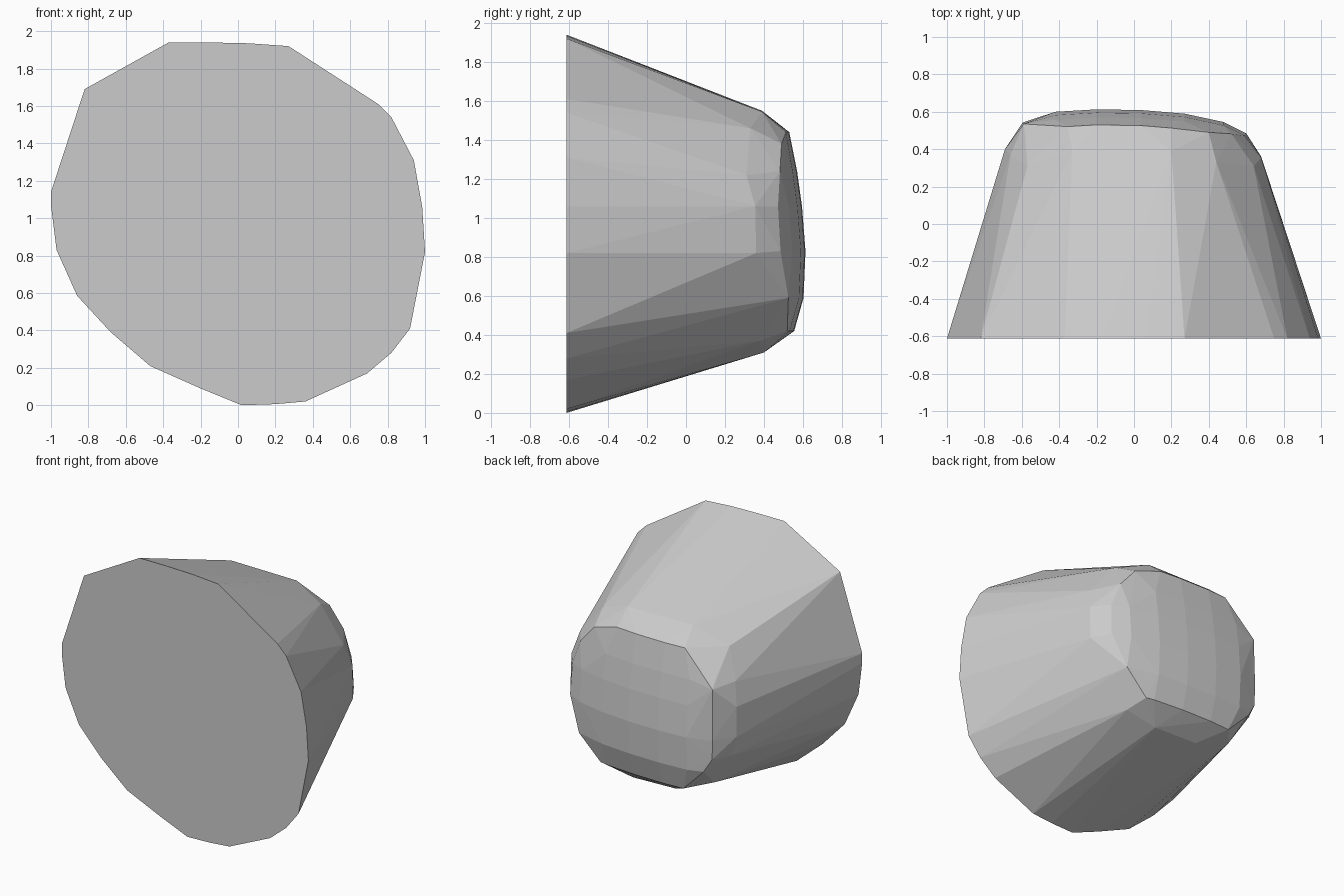
import bpy, bmesh

FRONT_Y = -0.613

# Flat front outline (x, z)
outline = [(-0.37, 1.94), (-0.17, 1.94), (0.06, 1.935), (0.27, 1.92), (0.5, 1.77),
           (0.75, 1.61), (0.82, 1.54), (0.94, 1.31), (0.985, 1.06), (1.0, 0.82),
           (0.92, 0.41), (0.82, 0.28), (0.69, 0.17), (0.36, 0.02), (0.2, 0.006),
           (0.02, 0.0), (-0.2, 0.09), (-0.47, 0.21), (-0.68, 0.39), (-0.86, 0.585),
           (-0.97, 0.83), (-1.0, 1.07), (-1.0, 1.14), (-0.82, 1.69)]

# Shoulder ring where the tapered walls end (x, y, z)
shoulder = [(-0.33, 0.39, 1.55), (0.2, 0.39, 1.545), (0.44, 0.33, 1.46), (0.64, 0.31, 1.22),
            (0.68, 0.355, 1.06), (0.68, 0.36, 0.82), (0.6, 0.33, 0.66), (0.38, 0.38, 0.37),
            (0.15, 0.4, 0.31), (-0.2, 0.4, 0.32), (-0.5, 0.38, 0.44), (-0.66, 0.4, 0.69),
            (-0.69, 0.4, 0.83), (-0.69, 0.4, 1.05), (-0.66, 0.37, 1.22), (-0.57, 0.31, 1.43)]

# Domed back: bulge across x and bulge up z are added together
bulge_x = [(-0.595, 0.543), (-0.42, 0.60), (-0.2, 0.613), (0.04, 0.609), (0.27, 0.59),
           (0.48, 0.545), (0.6, 0.485)]
# row height, bulge, left end, right end
rows = [(0.42, 0.555, -0.36, 0.33), (0.59, 0.603, -0.53, 0.5), (0.83, 0.613, -0.595, 0.6),
        (1.06, 0.595, -0.595, 0.59), (1.24, 0.57, -0.58, 0.52), (1.44, 0.53, -0.355, 0.2)]


def across(x):
    for (x0, y0), (x1, y1) in zip(bulge_x, bulge_x[1:]):
        if x <= x1:
            return y0 + (y1 - y0) * (x - x0) / (x1 - x0)
    return bulge_x[-1][1]


points = [(x, FRONT_Y, z) for x, z in outline] + shoulder
for z, bulge, left, right in rows:
    xs = [left] + [x for x, _ in bulge_x if left + 0.05 < x < right - 0.05] + [right]
    points += [(x, across(x) + bulge - 0.613, z) for x in xs]
points += [(0.4, 0.49, 1.38), (-0.59, 0.535, 1.2), (-0.59, 0.54, 0.69)]

# Faceted shell wrapped around the points
bm = bmesh.new()
for p in points:
    bm.verts.new(p)
result = bmesh.ops.convex_hull(bm, input=bm.verts[:])
loose = [v for v in bm.verts if not v.link_faces]
bmesh.ops.delete(bm, geom=loose, context='VERTS')
bmesh.ops.dissolve_limit(bm, angle_limit=0.01, verts=bm.verts[:], edges=bm.edges[:])
bmesh.ops.recalc_face_normals(bm, faces=bm.faces[:])

mesh = bpy.data.meshes.new("faceted_block")
bm.to_mesh(mesh)
bm.free()
block = bpy.data.objects.new("faceted_block", mesh)
bpy.context.collection.objects.link(block)
